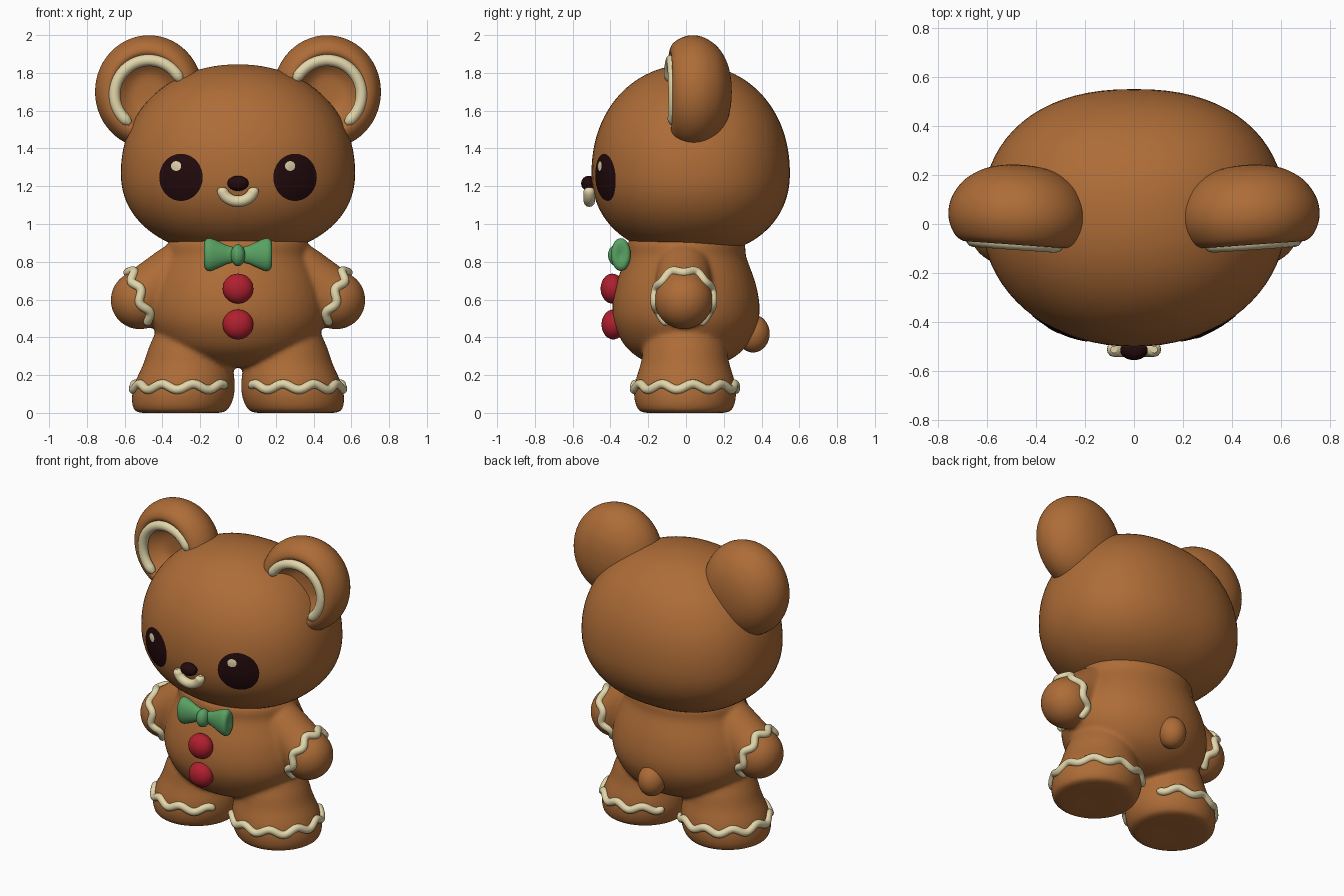
import bpy, bmesh, math
from mathutils import Vector, Matrix
from mathutils.bvhtree import BVHTree

if "Cube" in bpy.data.objects:
    bpy.data.objects.remove(bpy.data.objects["Cube"])


def material(name, rgb):
    m = bpy.data.materials.new(name)
    m.diffuse_color = (*rgb, 1)
    m.use_nodes = True
    m.node_tree.nodes["Principled BSDF"].inputs["Base Color"].default_value = m.diffuse_color
    return m


BROWN = material("ginger brown", (0.42, 0.15, 0.038))
CREAM = material("cream icing", (0.76, 0.67, 0.40))
DARK = material("dark chocolate", (0.016, 0.003, 0.004))
GREEN = material("bow green", (0.10, 0.36, 0.125))
RED = material("button red", (0.44, 0.014, 0.028))


def finish(name, bm, mat):
    bmesh.ops.recalc_face_normals(bm, faces=bm.faces)
    me = bpy.data.meshes.new(name)
    bm.to_mesh(me)
    bm.free()
    me.materials.append(mat)
    for p in me.polygons:
        p.use_smooth = True
    ob = bpy.data.objects.new(name, me)
    bpy.context.collection.objects.link(ob)
    return ob


def spline(pts, n=5):
    """Smooth curve through the given profile points."""
    p = [Vector(q) for q in pts]
    p = [p[0]] + p + [p[-1]]
    out = []
    for a, b, c, d in zip(p, p[1:], p[2:], p[3:]):
        for k in range(n):
            t = k / n
            out.append(0.5 * (2 * b + (c - a) * t + (2 * a - 5 * b + 4 * c - d) * t * t
                              + (3 * b - a - 3 * c + d) * t ** 3))
    return out + [p[-1]]


def add_lathe(bm, profile, mx, seg=56):
    """Revolve (radius, height) points about z, closed at both poles, then transform."""
    pts = spline(profile)
    low = bm.verts.new(mx @ Vector((0, 0, pts[0][1])))
    high = bm.verts.new(mx @ Vector((0, 0, pts[-1][1])))
    rings = [[bm.verts.new(mx @ Vector((r * math.cos(2 * math.pi * i / seg),
                                        r * math.sin(2 * math.pi * i / seg), h)))
              for i in range(seg)] for r, h in pts[1:-1]]
    for i in range(seg):
        j = (i + 1) % seg
        bm.faces.new((low, rings[0][j], rings[0][i]))
        bm.faces.new((high, rings[-1][i], rings[-1][j]))
        for a, b in zip(rings, rings[1:]):
            bm.faces.new((a[i], a[j], b[j], b[i]))


def lathe(name, profile, mx, mat):
    bm = bmesh.new()
    add_lathe(bm, profile, mx)
    return finish(name, bm, mat)


def ball(name, loc, radii, mat):
    bm = bmesh.new()
    bmesh.ops.create_uvsphere(bm, u_segments=40, v_segments=24, radius=1,
                              matrix=Matrix.Translation(loc) @ Matrix.Diagonal((*radii, 1)))
    return finish(name, bm, mat)


def icing(name, pts, radius):
    """Round piped line with tapered ends."""
    cu = bpy.data.curves.new(name, 'CURVE')
    cu.dimensions = '3D'
    cu.bevel_depth, cu.bevel_resolution, cu.use_fill_caps = radius, 4, True
    sp = cu.splines.new('POLY')
    sp.points.add(len(pts) - 1)
    for i, (q, p) in enumerate(zip(sp.points, pts)):
        q.co = (*p, 1)
        q.radius = {0: 0.45, 1: 0.85}.get(min(i, len(pts) - 1 - i), 1)
    tmp = bpy.data.objects.new(name + "_path", cu)
    bpy.context.collection.objects.link(tmp)
    me = bpy.data.meshes.new_from_object(tmp.evaluated_get(bpy.context.evaluated_depsgraph_get()))
    bpy.data.objects.remove(tmp)
    bm = bmesh.new()
    bm.from_mesh(me)
    return finish(name, bm, CREAM)


def surface(ob):
    return BVHTree.FromObject(ob, bpy.context.evaluated_depsgraph_get())


T = Matrix.Translation
SIDES = (("left", -1), ("right", 1))

# Body: torso, arms and legs blended into one soft skin
bm = bmesh.new()
add_lathe(bm, [(0, .24), (.17, .255), (.30, .33), (.37, .44), (.39, .55), (.37, .68),
               (.32, .82), (.28, .93), (0, .98)], Matrix.Diagonal((1.2, 1, 1, 1)))
FOOT = [(0, 0), (.20, 0), (.25, .02), (.27, .09), (.262, .17), (.235, .26), (.215, .36), (.17, .45), (0, .5)]
SHOULDER, HAND = Vector((.33, 0, .745)), Vector((.52, 0, .597))
for _, s in SIDES:
    lean = Matrix.Identity(4)
    lean[0][2] = -s * .15                     # legs lean inward going up
    add_lathe(bm, FOOT, T((s * .305, -.005, 0)) @ lean)
    for k in range(9):                        # arm as a row of balls
        p = SHOULDER.lerp(HAND, k / 8)
        bmesh.ops.create_uvsphere(bm, u_segments=32, v_segments=20, radius=.147 + .008 * k / 8,
                                  matrix=T((s * p.x, -.012, p.z)))
body = finish("body", bm, BROWN)
rm = body.modifiers.new("blend", 'REMESH')
rm.mode, rm.voxel_size, rm.use_smooth_shade = 'VOXEL', .013, True
sm = body.modifiers.new("soften", 'SMOOTH')
sm.factor, sm.iterations = .5, 8
ball("tail", (0, .355, .42), (.085, .088, .1), BROWN)

# Head: squashed ball, fuller at the back
bm = bmesh.new()
bmesh.ops.create_uvsphere(bm, u_segments=72, v_segments=48, radius=1)
for v in bm.verts:
    e, h = (.95, .575) if v.co.z > 0 else (.92, .44)
    r = math.hypot(v.co.x, v.co.y)
    if r > 1e-4:
        c, s = v.co.x / r, v.co.y / r
        f = .87 if s > 0 else .97
        r = r ** e
        v.co.x = math.copysign(abs(c) ** f, c) * r * .62
        v.co.y = math.copysign(abs(s) ** f, s) * r * .525
    v.co.y += .025
    v.co.z = 1.27 + math.copysign(min(abs(v.co.z), 1) ** e * h, v.co.z)
head = finish("head", bm, BROWN)
skin, face = surface(body), surface(head)

# Ears with hollow fronts and icing arcs
EAR = [(0, .03), (.09, .022), (.15, -.02), (.19, -.07), (.22, -.085), (.26, -.065), (.29, -.015),
       (.299, .04), (.285, .1), (.24, .165), (.165, .213), (.08, .236), (0, .242)]
for side, s in SIDES:
    place = T((s * .474, 0, 1.70)) @ Matrix.Rotation(s * math.radians(4), 4, 'Z')
    lathe(side + "_ear", EAR, place @ Matrix.Diagonal((.955, 1, 1, 1))
          @ Matrix.Rotation(-math.pi / 2, 4, 'X'), BROWN)
    arc = [math.radians(157 - 214 * i / 40) for i in range(41)]
    icing(side + "_ear_icing", [place @ Vector((s * .183 * math.cos(a) - s * .008, -.075, -.015 + .182 * math.sin(a)))
                                for a in arc], .031)


def patch(name, cx, cz, rx, rz, base, dome, mat):
    """Thin domed oval laid on the face."""
    bm = bmesh.new()

    def vert(r, a):
        x, z = cx + rx * r * math.cos(a), cz + rz * r * math.sin(a)
        hit = face.ray_cast(Vector((x, -2, z)), Vector((0, 1, 0)))[0]
        return bm.verts.new((x, hit.y - base - dome * (1 - r * r), z))
    mid = vert(0, 0)
    rings = [[vert(r / 6, 2 * math.pi * i / 40) for i in range(40)] for r in range(1, 7)]
    for i in range(40):
        j = (i + 1) % 40
        bm.faces.new((mid, rings[0][i], rings[0][j]))
        for a, b in zip(rings, rings[1:]):
            bm.faces.new((a[i], b[i], b[j], a[j]))
    ob = finish(name, bm, mat)
    if ob.data.polygons[0].normal.y > 0:
        ob.data.flip_normals()


# Face
for side, s in SIDES:
    patch(side + "_eye", s * .302, 1.247, .115, .125, .003, .006, DARK)
    patch(side + "_eye_glint", s * .302 - .026, 1.307, .027, .026, .010, .002, CREAM)
ball("nose", (0, -.515, 1.215), (.056, .04, .04), DARK)
icing("mouth", [(.083 * math.cos(a), -.512, 1.188 + .068 * math.sin(a))
                for a in [math.radians(175 + 190 * i / 24) for i in range(25)]], .03)

# Wavy icing cuffs, found by casting rays from inside each limb
for side, s in SIDES:
    foot, cuff = [], []
    n = 130
    for i in range(n + 1):
        t = i / n
        a = math.radians(-146 + 292 * t)      # open on the inner side of the leg
        o = Vector((s * .285, -.005, .138 + .015 * math.sin(2 * math.pi * 8 * t)))
        d = Vector((s * math.cos(a), math.sin(a), 0))
        dist = skin.ray_cast(o, d)[3]
        foot.append(o + d * (min(dist or .27, .28) + .001))
        a = math.radians(-150 + 300 * t)      # open under the arm
        wave = .016 * math.cos(2 * math.pi * 6 * (t - .5))
        o = Vector((s * (.515 + .93 * wave), -.012, .612 - .36 * wave))
        d = Vector((s * .36 * math.cos(a), math.sin(a), .93 * math.cos(a))).normalized()
        dist = skin.ray_cast(o, d)[3]
        cuff.append(o + d * (min(dist or .15, .17) + .001))
    icing(side + "_foot_icing", foot, .024)
    icing(side + "_arm_icing", cuff, .024)

# Bow tie
WING = [(0, 0), (.036, .02), (.05, .06), (.073, .11), (.086, .145), (.082, .168), (.055, .18), (0, .172)]
for side, s in SIDES:
    lathe(side + "_bow_wing", WING, T((0, -.345, .838)) @ Matrix.Diagonal((1, .6, 1, 1))
          @ Matrix.Rotation(s * math.pi / 2, 4, 'Y'), GREEN)
ball("bow_knot", (0, -.365, .835), (.038, .048, .058), GREEN)

# Buttons
for name, z, y in (("upper_button", .658, -.39), ("lower_button", .468, -.385)):
    ball(name, (0, y, z), (.081, .062, .079), RED)
